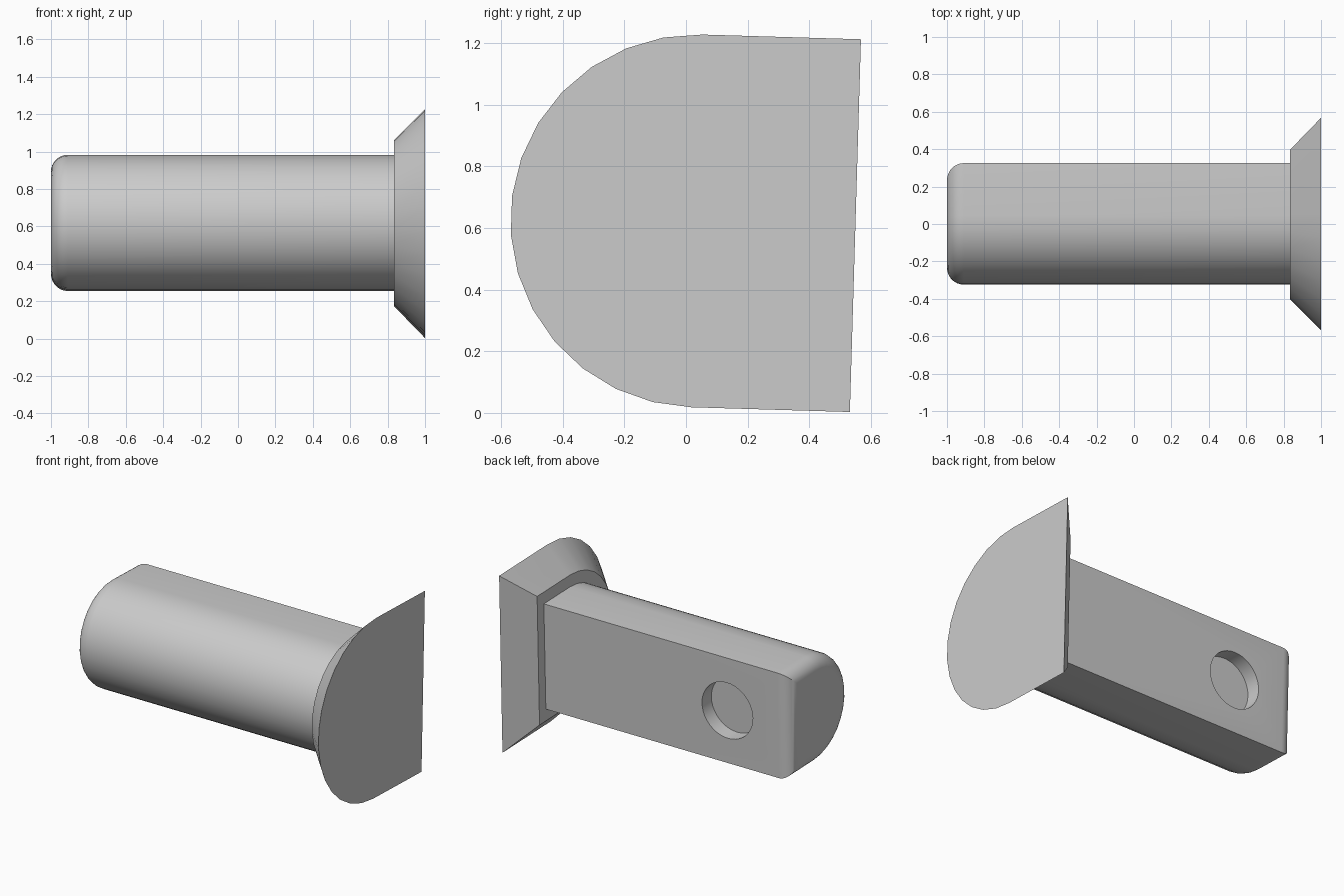
import bpy, bmesh
from math import sin, cos, pi, radians
from mathutils import Matrix

cube = bpy.data.objects.get("Cube")
if cube:
    bpy.data.objects.remove(cube, do_unlink=True)

grey = bpy.data.materials.new("plain grey")
grey.use_nodes = True
COLOR = (0.6, 0.6, 0.6, 1)
grey.diffuse_color = COLOR
grey.node_tree.nodes["Principled BSDF"].inputs["Base Color"].default_value = COLOR

ARC_STEPS = 15
TILT = radians(-1.7)
CENTRE = (0, 0.035, 0.623)


def d_ring(x, radius, back):
    """D-shaped section: half circle in front, flat at the back."""
    ring = [(x, back, -radius)]
    for i in range(ARC_STEPS + 1):
        a = -pi / 2 + pi * i / ARC_STEPS
        ring.append((x, -radius * cos(a), radius * sin(a)))
    ring.append((x, back, radius))
    return ring


def add_object(name, bm):
    bmesh.ops.recalc_face_normals(bm, faces=bm.faces)
    mesh = bpy.data.meshes.new(name)
    bm.to_mesh(mesh)
    bm.free()
    mesh.materials.append(grey)
    obj = bpy.data.objects.new(name, mesh)
    bpy.context.collection.objects.link(obj)
    obj.location = CENTRE
    obj.rotation_euler.x = TILT
    return obj


def loft(name, radius, back, sections):
    """Closed loft through (x, inset) sections of one D shape."""
    bm = bmesh.new()
    rings = [[bm.verts.new(p) for p in d_ring(x, radius - d, back - d)]
             for x, d in sections]
    for a, b in zip(rings, rings[1:]):
        for i in range(len(a)):
            j = (i + 1) % len(a)
            bm.faces.new((a[i], a[j], b[j], b[i]))
    bm.faces.new(rings[0])
    bm.faces.new(rings[-1])
    return add_object(name, bm)


# flared head
head = loft("flared_head", 0.605, 0.515, [(0.835, 0.165), (1.0, 0)])

# shank with a rounded tip
FILLET, STEPS = 0.09, 8
tip = [(-1 + FILLET * (1 - cos(t)), FILLET * (1 - sin(t)))
       for t in (pi / 2 * i / STEPS for i in range(STEPS + 1))]
shank = loft("shank", 0.36, 0.28, tip + [(0.835, 0)])

# blind hole in the flat back
bm = bmesh.new()
bmesh.ops.create_cone(bm, cap_ends=True, segments=40, radius1=0.19, radius2=0.19,
                      depth=0.2,
                      matrix=Matrix.Translation((-0.53, 0.28, 0)) @ Matrix.Rotation(pi / 2, 4, 'X'))
cutter = add_object("hole_cutter", bm)
cutter.hide_render = True
cut = shank.modifiers.new("blind hole", 'BOOLEAN')
cut.operation = 'DIFFERENCE'
cut.solver = 'EXACT'
cut.object = cutter
bpy.ops.object.select_all(action='DESELECT')
shank.select_set(True)
bpy.context.view_layer.objects.active = shank
bpy.ops.object.modifier_apply(modifier=cut.name)
bpy.data.objects.remove(cutter, do_unlink=True)

# smooth curved walls, crisp edges
head.select_set(True)
bpy.ops.object.shade_smooth_by_angle(angle=radians(30))
